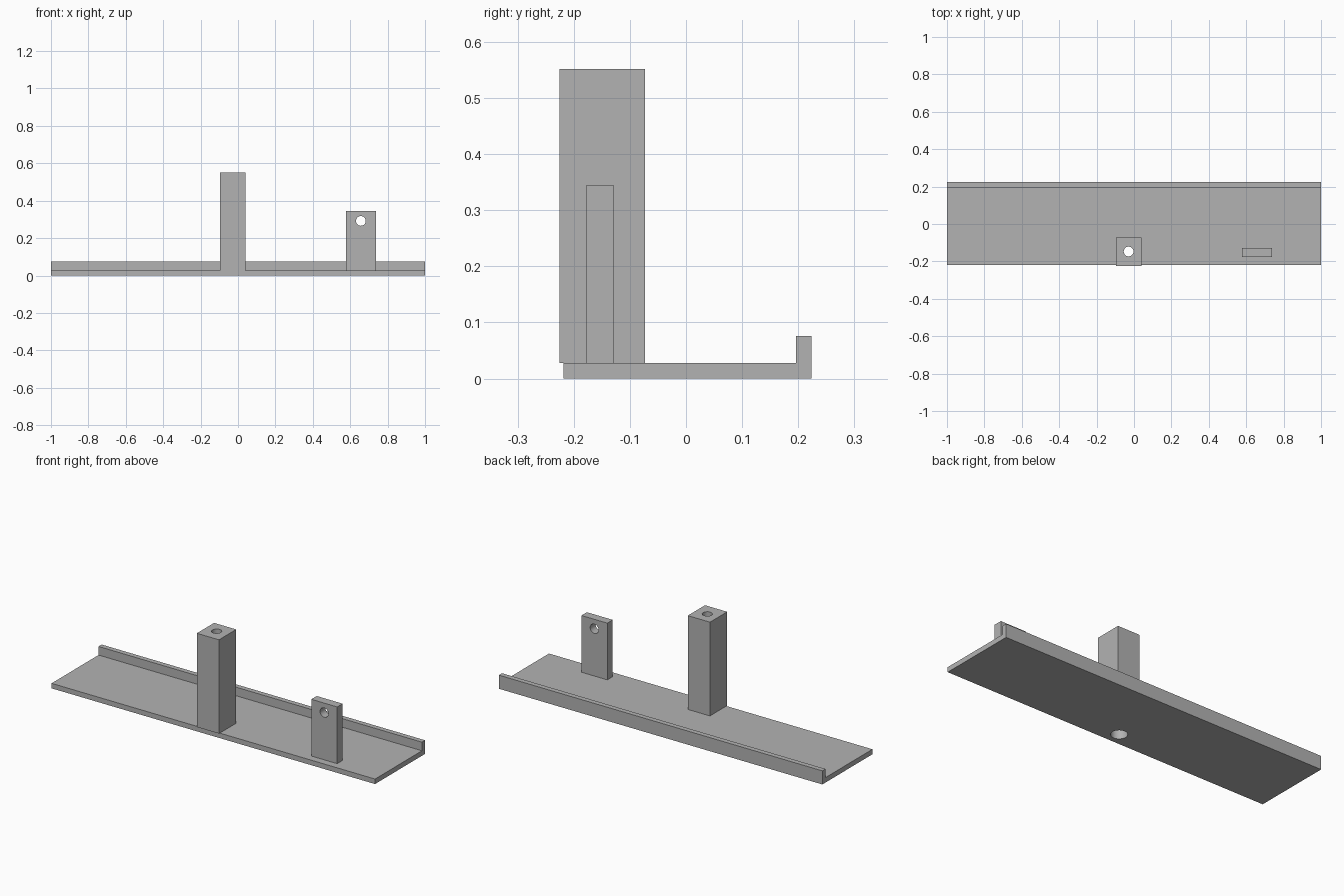
import bpy
from math import pi

cube = bpy.data.objects.get("Cube")
if cube:
    bpy.data.objects.remove(cube, do_unlink=True)

grey = bpy.data.materials.new("plain grey")
grey.use_nodes = True
COLOUR = (0.45, 0.45, 0.45, 1)
grey.diffuse_color = COLOUR
grey.node_tree.nodes["Principled BSDF"].inputs["Base Color"].default_value = COLOUR


def prism(name, profile, x0, x1):
    """Extrude a (y, z) profile along x."""
    n = len(profile)
    verts = [(x, y, z) for x in (x0, x1) for y, z in profile]
    faces = [tuple(reversed(range(n))), tuple(range(n, 2 * n))]
    faces += [(i, (i + 1) % n, n + (i + 1) % n, n + i) for i in range(n)]
    mesh = bpy.data.meshes.new(name)
    mesh.from_pydata(verts, [], faces)
    mesh.materials.append(grey)
    obj = bpy.data.objects.new(name, mesh)
    bpy.context.collection.objects.link(obj)
    return obj


def block(name, x, y, z):
    return prism(name, [(y[0], z[0]), (y[1], z[0]), (y[1], z[1]), (y[0], z[1])], *x)


def drill(obj, centre, radius, depth, rotation=(0, 0, 0)):
    """Cut a round hole and remove the cutter."""
    bpy.ops.mesh.primitive_cylinder_add(vertices=40, radius=radius, depth=depth,
                                        location=centre, rotation=rotation)
    cutter = bpy.context.object
    cutter.hide_render = True
    cutter.data.materials.append(grey)
    mod = obj.modifiers.new("hole", 'BOOLEAN')
    mod.operation = 'DIFFERENCE'
    mod.solver = 'EXACT'
    mod.object = cutter
    bpy.ops.object.select_all(action='DESELECT')
    obj.select_set(True)
    bpy.context.view_layer.objects.active = obj
    bpy.ops.object.modifier_apply(modifier=mod.name)
    bpy.data.objects.remove(cutter, do_unlink=True)
    obj.select_set(True)
    bpy.ops.object.shade_smooth_by_angle(angle=pi / 6)


FLOOR = 0.028
FRONT, BACK, LIP = -0.218, 0.224, 0.196

# Base plate with the raised lip along its back edge
base = prism("base_plate", [(FRONT, 0), (BACK, 0), (BACK, 0.076), (LIP, 0.076),
                            (LIP, FLOOR), (FRONT, FLOOR)], -1, 1)

# Tall square post
post = block("tall_post", (-0.097, 0.04), (-0.225, -0.073), (FLOOR, 0.552))

# Short flat tab
tab = block("short_tab", (0.577, 0.737), (-0.177, -0.129), (FLOOR, 0.345))

# Vertical bolt hole, widened from below
px, py = -0.029, -0.147
drill(base, (px, py, 0), 0.042, 0.2)
drill(post, (px, py, 0.3), 0.026, 1)
drill(post, (px, py, 0), 0.042, 0.6)

# Cross hole through the tab
drill(tab, (0.657, -0.153, 0.292), 0.026, 0.2, (pi / 2, 0, 0))
